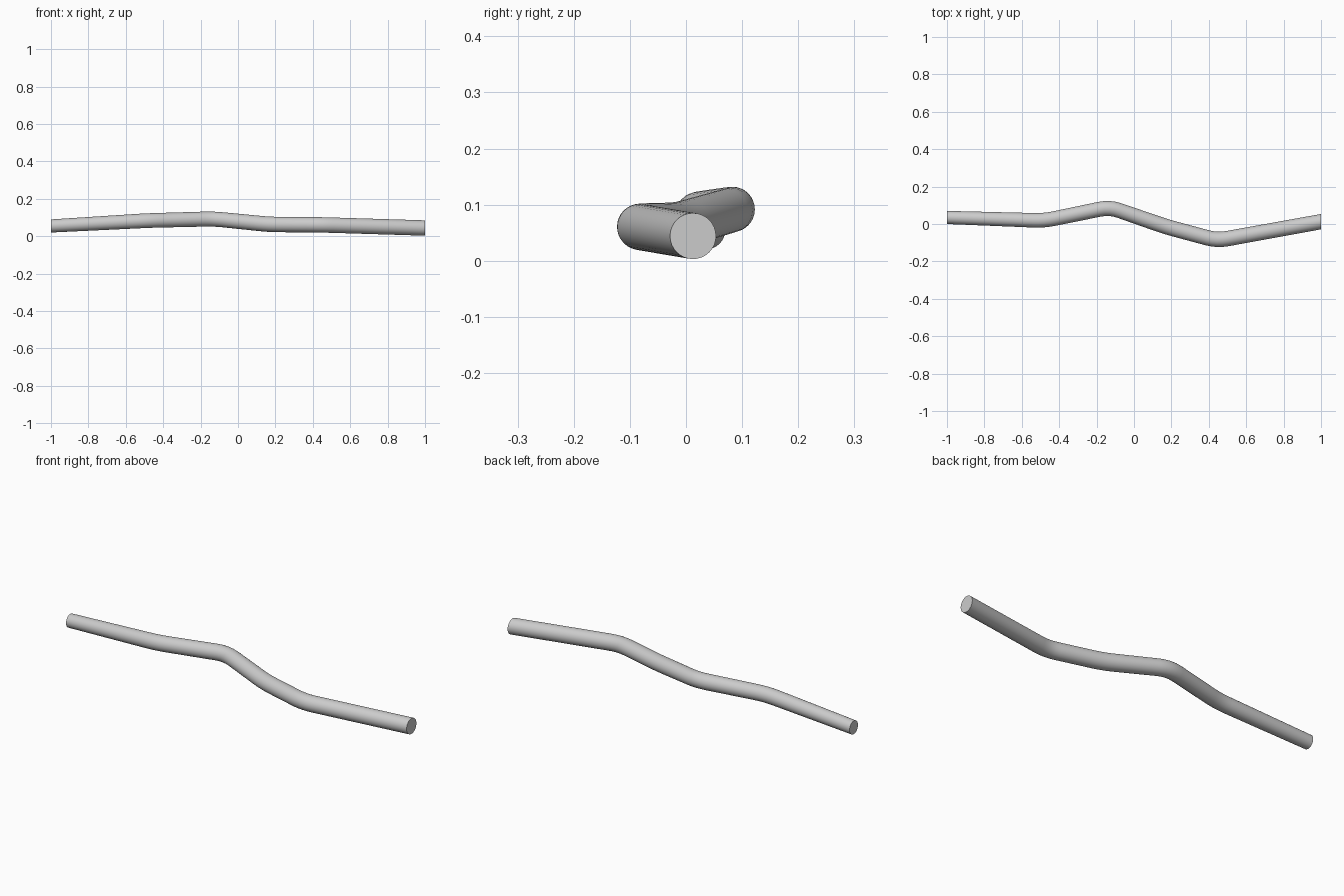
import bpy, bmesh, math
from mathutils import Vector

if "Cube" in bpy.data.objects:
    bpy.data.objects.remove(bpy.data.objects["Cube"])

SIDES = 32
BEND = 0.055   # half-length of each rounded bend

# Centreline corners and radius: x, y, z, r
PATH = [(-1.0, 0.035, 0.055, 0.035), (-0.48, 0.018, 0.084, 0.039),
        (-0.13, 0.090, 0.093, 0.040), (0.17, -0.014, 0.063, 0.041),
        (0.445, -0.088, 0.061, 0.041), (1.0, 0.0125, 0.044, 0.041)]
pts = [Vector(p) for p in PATH]

# Round off each corner with a short quadratic arc
line = [pts[0]]
for a, b, c in zip(pts, pts[1:], pts[2:]):
    p = b + (a - b).normalized() * BEND
    q = b + (c - b).normalized() * BEND
    for i in range(5):
        t = i / 4
        line.append(p * (1 - t) ** 2 + b * 2 * t * (1 - t) + q * t * t)
line.append(pts[-1])

# Sweep circular rings along the centreline
bm = bmesh.new()
rings = []
for i, p in enumerate(line):
    if i in (0, len(line) - 1):
        d = Vector((1, 0, 0))          # ends are cut square to x
    else:
        d = ((line[i + 1] - p).xyz.normalized() + (p - line[i - 1]).xyz.normalized()).normalized()
    side = Vector((0, 0, 1)).cross(d).normalized()
    up = d.cross(side)
    ring = []
    for k in range(SIDES):
        a = 2 * math.pi * k / SIDES
        ring.append(bm.verts.new(p.xyz + (side * math.cos(a) + up * math.sin(a)) * p.w))
    rings.append(ring)
for r, s in zip(rings, rings[1:]):
    for k in range(SIDES):
        n = (k + 1) % SIDES
        bm.faces.new((r[k], r[n], s[n], s[k]))
bm.faces.new(rings[0])
bm.faces.new(rings[-1])
bmesh.ops.recalc_face_normals(bm, faces=bm.faces)

# Bent rod
mesh = bpy.data.meshes.new("bent_rod")
bm.to_mesh(mesh)
bm.free()
rod = bpy.data.objects.new("bent_rod", mesh)
bpy.context.collection.objects.link(rod)
bpy.context.view_layer.objects.active = rod
rod.select_set(True)
bpy.ops.object.shade_smooth_by_angle(angle=math.radians(40))
